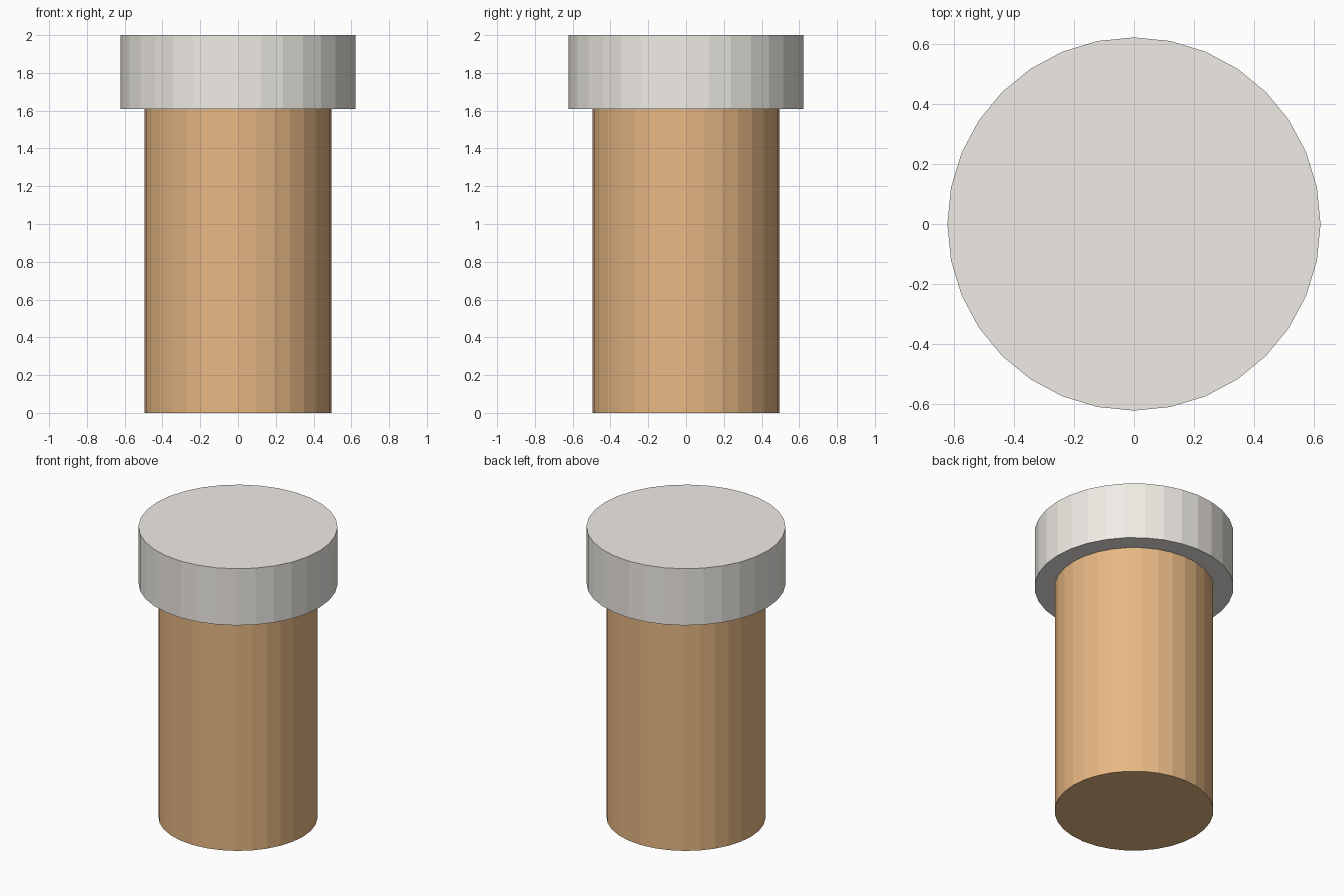
import bpy

if "Cube" in bpy.data.objects:
    bpy.data.objects.remove(bpy.data.objects["Cube"])


def material(name, color):
    mat = bpy.data.materials.new(name)
    mat.diffuse_color = (*color, 1.0)
    mat.use_nodes = True
    mat.node_tree.nodes["Principled BSDF"].inputs["Base Color"].default_value = mat.diffuse_color
    return mat


def cylinder(name, radius, z0, z1, mat):
    # 32-sided, flat-shaded closed cylinder standing between z0 and z1
    bpy.ops.mesh.primitive_cylinder_add(
        vertices=32, radius=radius, depth=z1 - z0, location=(0, 0, (z0 + z1) / 2))
    obj = bpy.context.object
    obj.name = name
    obj.data.materials.append(mat)
    return obj


# Orange translucent-style container body
cylinder("bottle_body", 0.496, 0.0, 1.61, material("orange", (0.80, 0.48, 0.23)))

# Wider off-white lid
cylinder("bottle_cap", 0.621, 1.61, 2.0, material("off_white", (0.87, 0.84, 0.79)))
